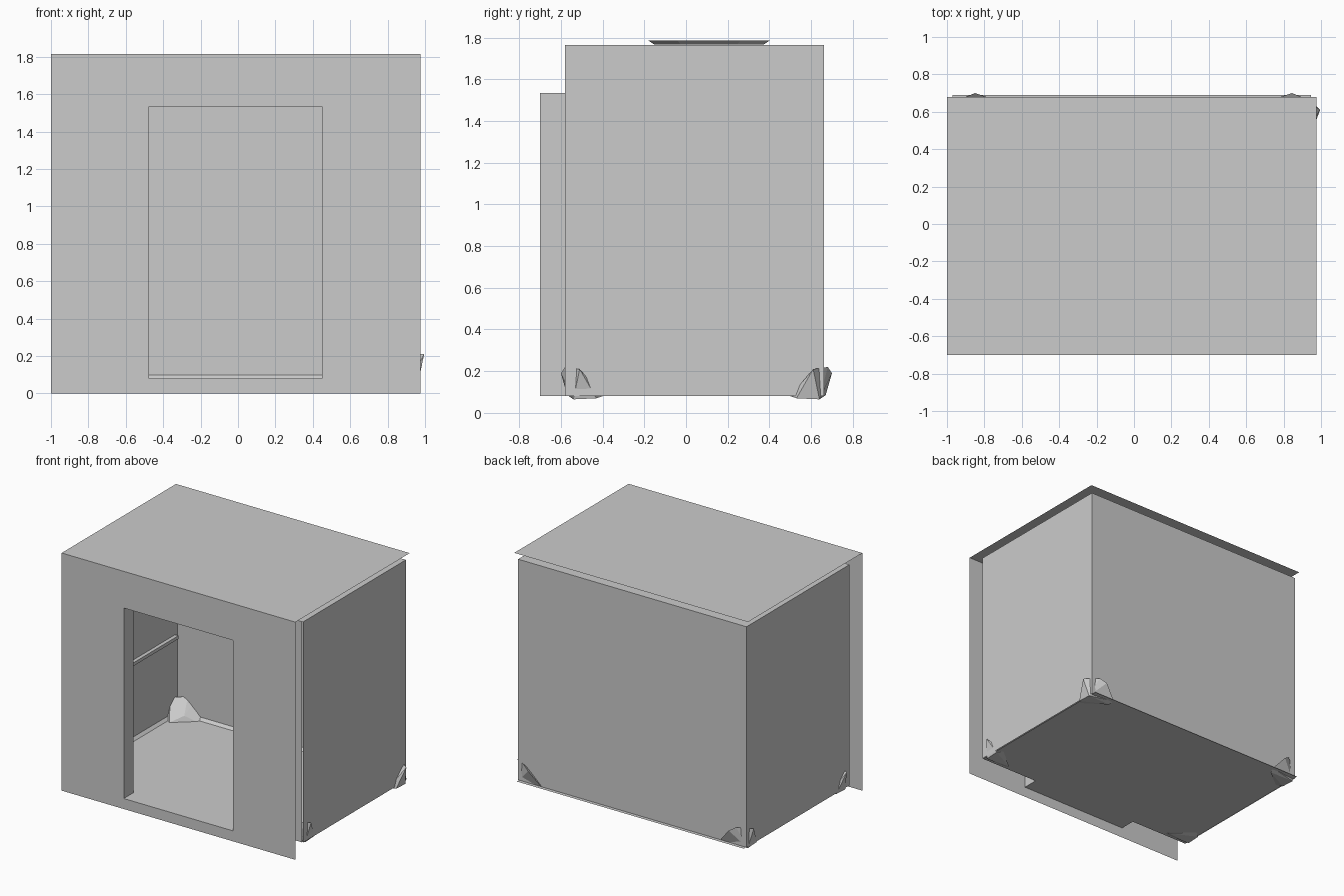
import bpy, bmesh

if "Cube" in bpy.data.objects:
    bpy.data.objects.remove(bpy.data.objects["Cube"])

X0, X1 = -0.975, 0.955          # room side walls
Y0, Y1 = -0.58, 0.662           # room front and back walls
Z0, Z1 = 0.08, 1.765            # floor and ceiling
DX0, DX1, DZ1 = -0.475, 0.45, 1.535   # doorway


def make(name, quads, hull=None):
    bm = bmesh.new()
    for q in quads:
        bm.faces.new([bm.verts.new(p) for p in q])
    if hull:
        vs = [bm.verts.new(p) for p in hull]
        bmesh.ops.convex_hull(bm, input=vs)
        bmesh.ops.delete(bm, geom=[v for v in bm.verts if not v.link_faces], context='VERTS')
        bmesh.ops.recalc_face_normals(bm, faces=bm.faces)
    bmesh.ops.remove_doubles(bm, verts=bm.verts, dist=1e-5)
    me = bpy.data.meshes.new(name)
    bm.to_mesh(me)
    bm.free()
    ob = bpy.data.objects.new(name, me)
    bpy.context.collection.objects.link(ob)
    return ob


def flat(x0, x1, y0, y1, z):
    return [(x0, y0, z), (x1, y0, z), (x1, y1, z), (x0, y1, z)]


def front(x0, x1, z0, z1, y):
    return [(x0, y, z0), (x1, y, z0), (x1, y, z1), (x0, y, z1)]


def side(y0, y1, z0, z1, x):
    return [(x, y0, z0), (x, y1, z0), (x, y1, z1), (x, y0, z1)]


def holed(x0, x1, z0, z1, y):
    """Upright sheet with the doorway left open."""
    o = [(x0, y, z0), (x1, y, z0), (x1, y, z1), (x0, y, z1)]
    i = front(DX0, DX1, Z0, DZ1, y)
    return [[o[k], o[(k + 1) % 4], i[(k + 1) % 4], i[k]] for k in range(4)
            if not (z0 == Z0 and k == 0)]


# Outer shell: front sheet with doorway, and the roof sheet
make("outer_front", holed(-1, 0.975, 0, 1.815, -0.7))
make("roof", [flat(-1, 0.975, -0.7, 0.68, 1.815)])

# Doorway reveal: two jambs, lintel and sill
make("door_reveal", [side(-0.7, Y0, Z0, DZ1, DX0), side(-0.7, Y0, Z0, DZ1, DX1)[::-1],
                     flat(DX0, DX1, -0.7, Y0, DZ1)[::-1], flat(DX0, DX1, -0.7, Y0, Z0)])

# Inner room
make("inner_front", holed(-0.97, 0.947, Z0, Z1, Y0))
make("left_wall", [side(Y0, Y1, Z0, Z1, X0)[::-1]])
make("right_wall", [side(Y0, Y1, Z0, Z1, X1)])
make("back_wall", [front(X0, X1, Z0, Z1, Y1)[::-1]])
make("ceiling", [flat(X0, X1, Y0, Y1, Z1)])
make("floor", [flat(-0.97, 0.947, Y0, 0.69, Z0)])

# Low sloped skirting around the floor
s = 0.02
make("skirting", [
    [(X0, Y1 - s, Z0), (X1, Y1 - s, Z0), (X1, Y1, Z0 + s), (X0, Y1, Z0 + s)],
    [(X0 + s, Y0, Z0), (X0 + s, Y1, Z0), (X0, Y1, Z0 + s), (X0, Y0, Z0 + s)],
    [(X1 - s, Y1, Z0), (X1 - s, Y0, Z0), (X1, Y0, Z0 + s), (X1, Y1, Z0 + s)]])

# Thin rail on the left wall
make("wall_rail", [], [(x, y, z) for x in (X0 + 0.002, X0 + 0.03)
                       for y in (-0.5, 0.63) for z in (0.665, 0.69)])

# Flat ceiling fitting, slightly proud of the ceiling
make("ceiling_fitting", [], [(x * k, 0.11 + y * k, z) for k, z in ((1, 1.785), (0.9, 1.766))
                             for x, y in ((-0.2, -0.29), (0.2, -0.29), (0.29, -0.15), (0.29, 0.15),
                                          (0.2, 0.29), (-0.2, 0.29), (-0.29, 0.15), (-0.29, -0.15))])

# Faceted heaps in the four floor corners (offsets point into the room)
heap = [(-0.04, 0.05, 0.21), (0.06, -0.02, 0.22), (-0.01, 0.02, 0.065), (0.11, -0.04, 0.19),
        (0.2, -0.01, 0.085), (0.19, 0.03, 0.07), (0.03, 0.16, 0.08), (-0.01, 0.13, 0.07),
        (0.10, 0.08, 0.12)]
for name, cx, cy, sx, sy in (("back_left", -0.96, 0.66, 1, -1), ("back_right", X1, 0.66, -1, -1),
                             ("front_left", -0.96, -0.56, 1, 1), ("front_right", 0.935, -0.56, -1, 1)):
    make("corner_heap_" + name, [], [(cx + sx * u, cy + sy * v, z) for u, v, z in heap])
